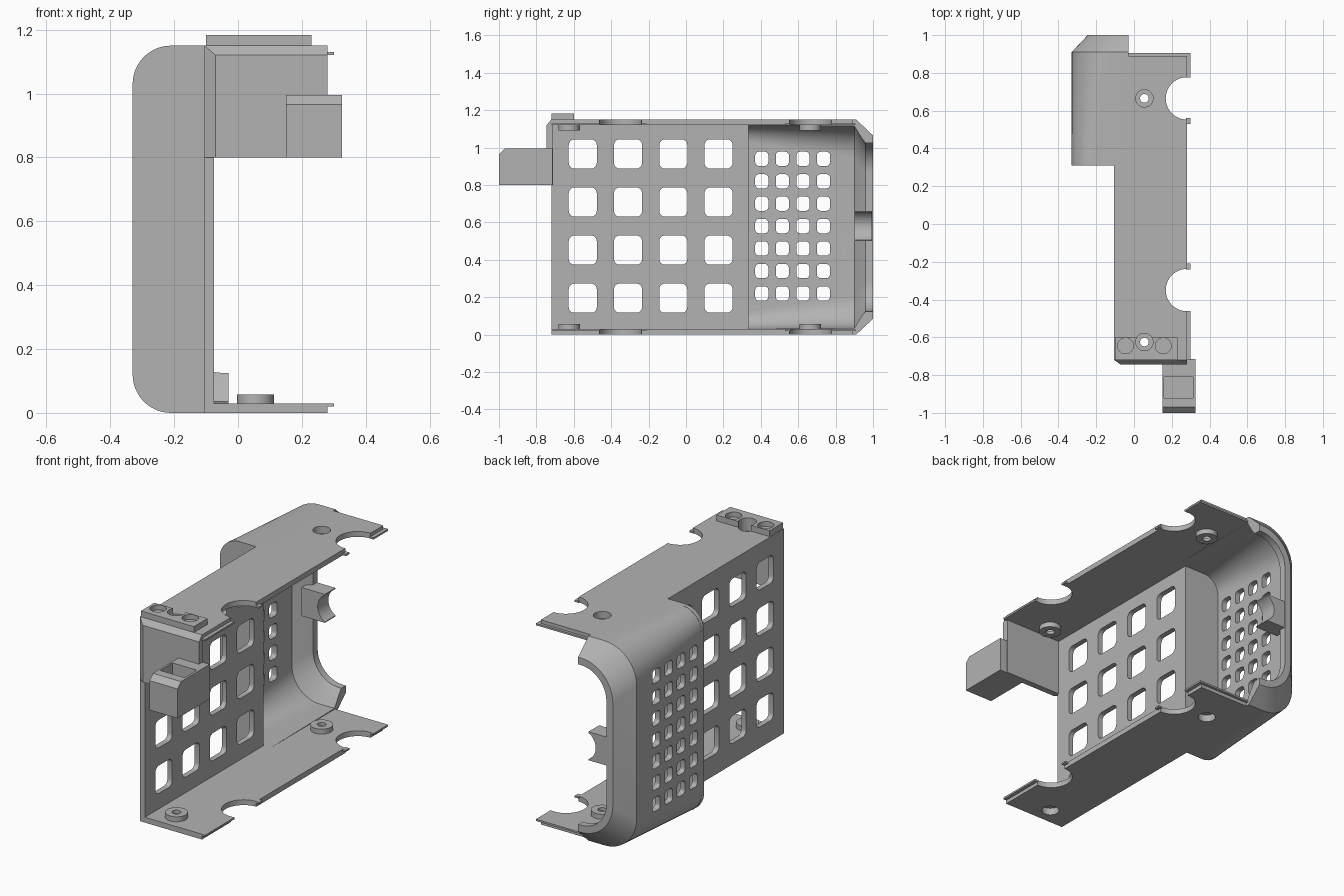
import bpy, bmesh, math
from mathutils import Vector

if "Cube" in bpy.data.objects:
    bpy.data.objects.remove(bpy.data.objects["Cube"])

grey = bpy.data.materials.new("plain_grey")
grey.use_nodes = True
grey.diffuse_color = (0.45, 0.45, 0.45, 1)
grey.node_tree.nodes["Principled BSDF"].inputs["Base Color"].default_value = grey.diffuse_color


def finish(bm, name, cutter=False):
    bmesh.ops.recalc_face_normals(bm, faces=bm.faces)
    mesh = bpy.data.meshes.new(name)
    bm.to_mesh(mesh)
    bm.free()
    obj = bpy.data.objects.new(name, mesh)
    bpy.context.collection.objects.link(obj)
    mesh.materials.append(grey)
    if cutter:
        obj.hide_render = True
        obj.hide_viewport = True
    return obj


def add_prism(bm, outline, axis, lo, hi):
    """Extrude a 2D outline along an axis; the outline uses the other two axes in order."""
    def place(p, d):
        c = list(p)
        c.insert(axis, d)
        return bm.verts.new(c)
    a = [place(p, lo) for p in outline]
    b = [place(p, hi) for p in outline]
    bm.faces.new(a)
    bm.faces.new(b[::-1])
    for i in range(len(a)):
        j = (i + 1) % len(a)
        bm.faces.new((a[i], a[j], b[j], b[i]))


def rect(a0, a1, b0, b1):
    return [(a0, b0), (a1, b0), (a1, b1), (a0, b1)]


def circle(a, b, r, n=32):
    return [(a + r * math.cos(2 * math.pi * i / n), b + r * math.sin(2 * math.pi * i / n)) for i in range(n)]


def rounded(a, b, w, h, r, n=5):
    pts = []
    for k, (sa, sb) in enumerate(((1, 1), (-1, 1), (-1, -1), (1, -1))):
        for i in range(n + 1):
            t = math.pi / 2 * (k + i / n)
            pts.append((a + sa * (w / 2 - r) + r * math.cos(t), b + sb * (h / 2 - r) + r * math.sin(t)))
    return pts


def prisms(name, items, cutter=False):
    bm = bmesh.new()
    for outline, axis, lo, hi in items:
        add_prism(bm, outline, axis, lo, hi)
    return finish(bm, name, cutter)


def cut(obj, cutter):
    m = obj.modifiers.new("cut", 'BOOLEAN')
    m.operation = 'DIFFERENCE'
    m.solver = 'EXACT'
    m.object = cutter


HEIGHT, WALL = 1.15, 0.03
LEFT, INNER, OUTER, EDGE = -0.33, -0.075, -0.105, 0.28
FRONT = -0.72
SCREWS = [(0.055, -0.625), (0.055, 0.665)]
NOTCHES = [-0.35, 0.665]


# C-shaped section with rounded left corners
def c_profile(inset, r, end, n=12):
    x0, z0, z1 = LEFT + inset, inset, HEIGHT - inset
    pts = [(end, z1)]
    for zc, start in ((z1 - r, 0.5), (z0 + r, 1.0)):
        for i in range(n + 1):
            t = math.pi * (start + 0.5 * i / n)
            pts.append((x0 + r + r * math.cos(t), zc + r * math.sin(t)))
    return pts + [(end, z0)]


# Bulged back shell: outer skin, chamfer, rim and inner skin
bm = bmesh.new()
stations = [(0.31, 0, 0.12), (0.91, 0, 0.2), (1.0, 0.085, 0.2), (1.0, 0.125, 0.16),
            (0.96, 0.125, 0.16), (0.94, 0.1, 0.17), (0.9, 0.035, 0.17), (0.31, WALL, 0.09)]
rings = [[bm.verts.new((x, y, z)) for x, z in c_profile(inset, r, -0.03)] for y, inset, r in stations]
for k in range(len(rings)):
    a, b = rings[k], rings[(k + 1) % len(rings)]
    for i in range(len(a) - 1):
        bm.faces.new((a[i], a[i + 1], b[i + 1], b[i]))
bm.faces.new([r[0] for r in rings])
bm.faces.new([r[-1] for r in rings])
shell = finish(bm, "bulged_shell")
vents = prisms("small_vent_cutter", [
    (rounded(0.405 + 0.11 * i, 0.22 + 0.12 * j, 0.07, 0.076, 0.02), 0, -0.4, -0.2)
    for i in range(4) for j in range(7)], True)
cut(shell, vents)

prisms("shell_end_wall", [(c_profile(0, 0.12, INNER), 1, 0.31, 0.335)])

# Side wall with large windows
wall = prisms("side_wall", [(rect(FRONT, 0.335, 0, HEIGHT), 0, OUTER, INNER)])
windows = prisms("window_cutter", [
    (rounded(-0.552 + 0.242 * i, 0.195 + 0.257 * j, 0.15, 0.156, 0.03), 0, -0.2, 0)
    for i in range(4) for j in range(4)], True)
cut(wall, windows)

# Top and bottom plates with lips, screw bosses and round notches
LIPS = [(FRONT, -0.46), (-0.24, -0.21), (0.53, 0.56), (0.775, 0.905)]
for name, z0, z1, inward, step in (("bottom", 0, WALL, 1, 0.02), ("top", HEIGHT - WALL, HEIGHT, -1, HEIGHT - WALL)):
    plate = prisms(name + "_plate", [(rect(OUTER, EDGE, FRONT, 0.89), 2, z0, z1)])
    prisms(name + "_edge_lips", [(rect(EDGE - 0.005, 0.3, a, b), 2, step, step + 0.01) for a, b in LIPS]
           + [(rect(-0.03, EDGE, 0.885, 0.905), 2, step, step + 0.01)])
    notch = prisms(name + "_notch_cutter", [(circle(EDGE, y, 0.112, 48), 2, z0 - 0.1, z1 + 0.1) for y in NOTCHES], True)
    face_in = z1 if inward > 0 else z0
    face_out = z0 if inward > 0 else z1
    bosses = prisms(name + "_screw_bosses", [
        (circle(x, y, 0.058), 2, *sorted((face_in - 0.005 * inward, face_in + 0.028 * inward))) for x, y in SCREWS])
    bores = prisms(name + "_bore_cutter", [(circle(x, y, 0.023), 2, z0 - 0.1, z1 + 0.1) for x, y in SCREWS], True)
    sinks = prisms(name + "_countersink_cutter", [
        (circle(x, y, 0.046), 2, *sorted((face_out - 0.1 * inward, face_out + 0.04 * inward))) for x, y in SCREWS], True)
    cut(plate, notch)
    for target in (plate, bosses):
        cut(target, bores)
        cut(target, sinks)

# Front panel with chamfered top and left edges
bm = bmesh.new()
back = [bm.verts.new((x, -0.71, z)) for x, z in rect(OUTER, EDGE, 0.8, HEIGHT)]
mid = [bm.verts.new((x, FRONT, z)) for x, z in rect(OUTER, EDGE, 0.8, HEIGHT)]
face = [bm.verts.new((x, -0.745, z)) for x, z in rect(-0.07, EDGE, 0.8, 1.12)]
for a, b in ((back, mid), (mid, face)):
    for i in range(4):
        j = (i + 1) % 4
        bm.faces.new((a[i], a[j], b[j], b[i]))
bm.faces.new(back)
bm.faces.new(face)
finish(bm, "front_panel")

# Hooked clip in front of the panel
clip = prisms("front_clip", [
    ([(-1, 0.8), (-0.715, 0.8), (-0.715, 0.995), (-0.97, 0.995), (-1, 0.965)], 0, 0.15, 0.325)])
slot = prisms("clip_slot_cutter", [(rect(0.16, 0.312, -0.92, -0.81), 2, 0.92, 1.1)], True)
cut(clip, slot)

# Raised block on the top with two sockets and a screw relief
block = prisms("top_block", [(rect(-0.1, 0.23, FRONT, -0.6), 2, HEIGHT - 0.005, 1.183)])
sockets = prisms("socket_cutter", [(circle(x, -0.645, 0.042), 2, 1.155, 1.3) for x in (-0.045, 0.155)], True)
relief = prisms("relief_cutter", [(circle(0.055, -0.625, 0.046), 2, 1.1, 1.3)], True)
cut(block, sockets)
cut(block, relief)

# Concave bracket on the rear rim
bracket = prisms("rear_bracket", [(rect(-0.235, -0.09, 0.5, 0.66), 1, 0.9, 0.995)])
hollow = prisms("bracket_cutter", [(circle(-0.05, 0.58, 0.085, 40), 1, 0.8, 1.1)], True)
cut(bracket, hollow)

# Smooth the curved surfaces while keeping edges crisp
bpy.context.view_layer.update()
for obj in [o for o in bpy.context.scene.objects if o.type == 'MESH' and o.active_material == grey and not o.hide_render]:
    depsgraph = bpy.context.evaluated_depsgraph_get()
    if obj.modifiers:
        baked = bpy.data.meshes.new_from_object(obj.evaluated_get(depsgraph))
        obj.modifiers.clear()
        obj.data = baked
    bpy.ops.object.select_all(action='DESELECT')
    obj.select_set(True)
    bpy.context.view_layer.objects.active = obj
    bpy.ops.object.shade_smooth_by_angle(angle=math.radians(30))
for obj in [o for o in bpy.context.scene.objects if o.name.endswith("_cutter")]:
    bpy.data.objects.remove(obj)
